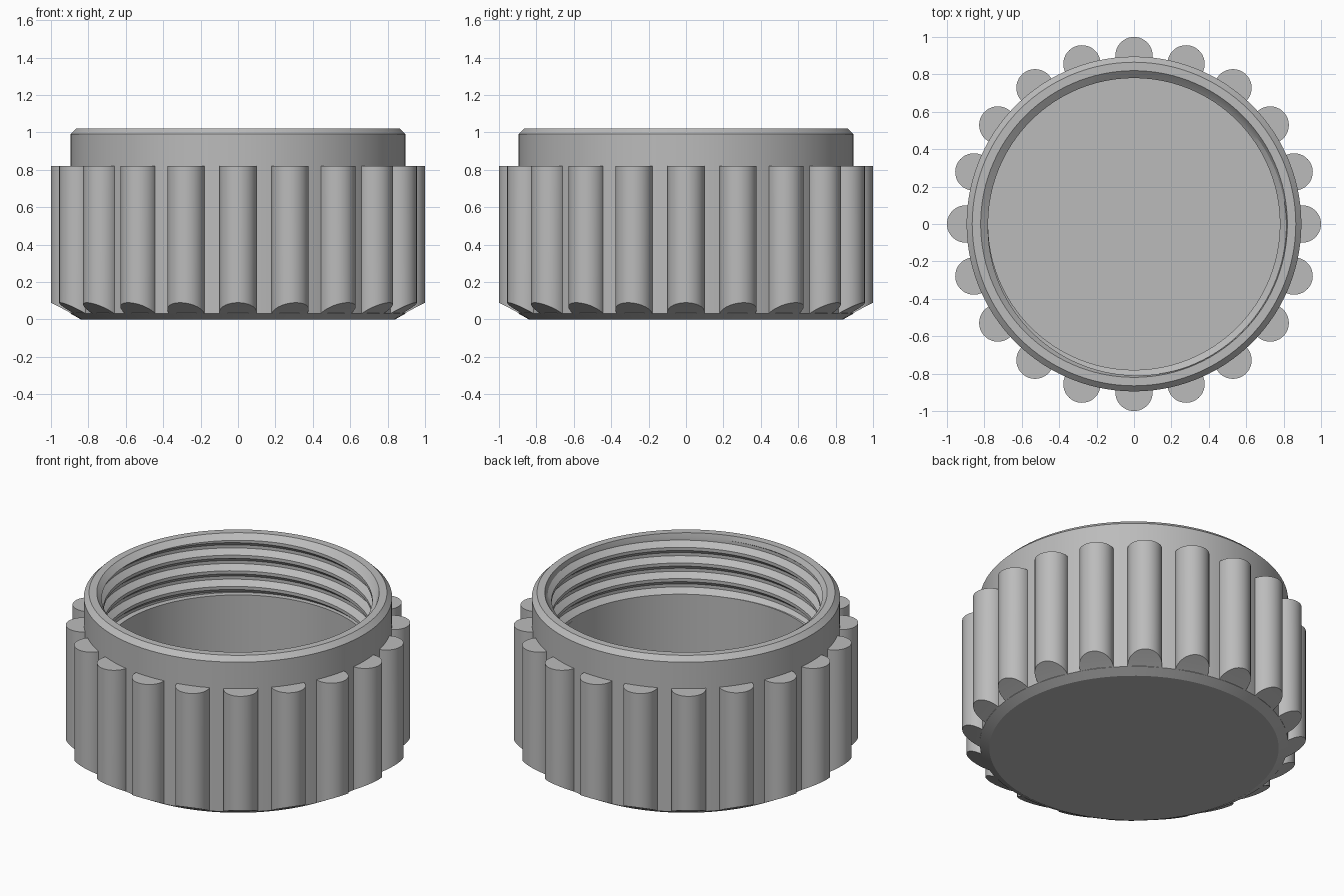
import bpy, bmesh
from math import sin, cos, pi, radians

cube = bpy.data.objects.get("Cube")
if cube:
    bpy.data.objects.remove(cube, do_unlink=True)

SEGMENTS = 120
OUTER, BORE, GROOVE = 0.895, 0.78, 0.815
HEIGHT, FLOOR = 1.02, 0.1
THREAD_LOW, THREAD_HIGH, PITCH = 0.64, 0.99, 0.1
RIDGES, RIDGE_RADIUS, RIDGE_TOP = 20, 0.1, 0.82
BASE_RADIUS, BASE_SLOPE = 0.84, 0.56

grey = bpy.data.materials.new("light_grey")
grey.use_nodes = True
colour = (0.5, 0.5, 0.5, 1)
grey.diffuse_color = colour
grey.node_tree.nodes["Principled BSDF"].inputs["Base Color"].default_value = colour


def finish(name, bm):
    """Turn a bmesh into a smooth object with sharp creases."""
    bmesh.ops.remove_doubles(bm, verts=bm.verts, dist=0.0002)
    bmesh.ops.recalc_face_normals(bm, faces=bm.faces)
    mesh = bpy.data.meshes.new(name)
    bm.to_mesh(mesh)
    bm.free()
    mesh.materials.append(grey)
    obj = bpy.data.objects.new(name, mesh)
    bpy.context.collection.objects.link(obj)
    bpy.ops.object.select_all(action="DESELECT")
    obj.select_set(True)
    bpy.context.view_layer.objects.active = obj
    bpy.ops.object.shade_smooth_by_angle(angle=radians(20))


# Thread shape over one pitch: crest, slope, groove, slope
STEPS = [(0, BORE), (0.2, BORE), (0.5, GROOVE), (0.7, GROOVE), (1, BORE)]


def thread_radius(phase):
    phase %= 1
    for (a, ra), (b, rb) in zip(STEPS, STEPS[1:]):
        if phase <= b:
            return ra + (rb - ra) * (phase - a) / (b - a)


def cap_profile(turn):
    """Radius and height points of the cap wall at a fraction of a turn."""
    points = [(0, 0), (BASE_RADIUS, 0),
              (OUTER, (OUTER - BASE_RADIUS) * BASE_SLOPE),
              (OUTER, HEIGHT - 0.03), (OUTER - 0.03, HEIGHT), (0.82, HEIGHT)]
    for k in range(6, -4, -1):
        for step, _ in reversed(STEPS[:-1]):
            z = THREAD_LOW + PITCH * (k + step + turn)
            z = min(max(z, THREAD_LOW), THREAD_HIGH)
            points.append((thread_radius((z - THREAD_LOW) / PITCH - turn), z))
    return points + [(BORE, THREAD_LOW), (BORE, FLOOR), (0, FLOOR)]


# Hollow cap with an internal screw thread
bm = bmesh.new()
columns = []
for i in range(SEGMENTS + 1):
    a = 2 * pi * i / SEGMENTS
    columns.append([bm.verts.new((r * cos(a), r * sin(a), z))
                    for r, z in cap_profile(i / SEGMENTS)])
for left, right in zip(columns, columns[1:]):
    for j in range(len(left) - 1):
        bm.faces.new((left[j], right[j], right[j + 1], left[j + 1]))
finish("threaded_cap", bm)

# Rounded grip ridges, cut by the cone of the base
bm = bmesh.new()
N = 21
for n in range(RIDGES):
    turn = 2 * pi * n / RIDGES
    low, high = [], []
    for i in range(N + 1):
        a = radians(-105 + 210 * i / N)
        x, y = 0.9 + RIDGE_RADIUS * cos(a), RIDGE_RADIUS * sin(a)
        px = x * cos(turn) - y * sin(turn)
        py = x * sin(turn) + y * cos(turn)
        z = max(0, ((x * x + y * y) ** 0.5 - BASE_RADIUS) * BASE_SLOPE)
        low.append(bm.verts.new((px, py, z)))
        high.append(bm.verts.new((px, py, RIDGE_TOP)))
    for i in range(N):
        bm.faces.new((low[i], low[i + 1], high[i + 1], high[i]))
    bm.faces.new((low[0], high[0], high[N], low[N]))
    bm.faces.new(high)
    for i in range(N // 2):
        bm.faces.new((low[i], low[N - i], low[N - i - 1], low[i + 1]))
finish("grip_ridges", bm)
